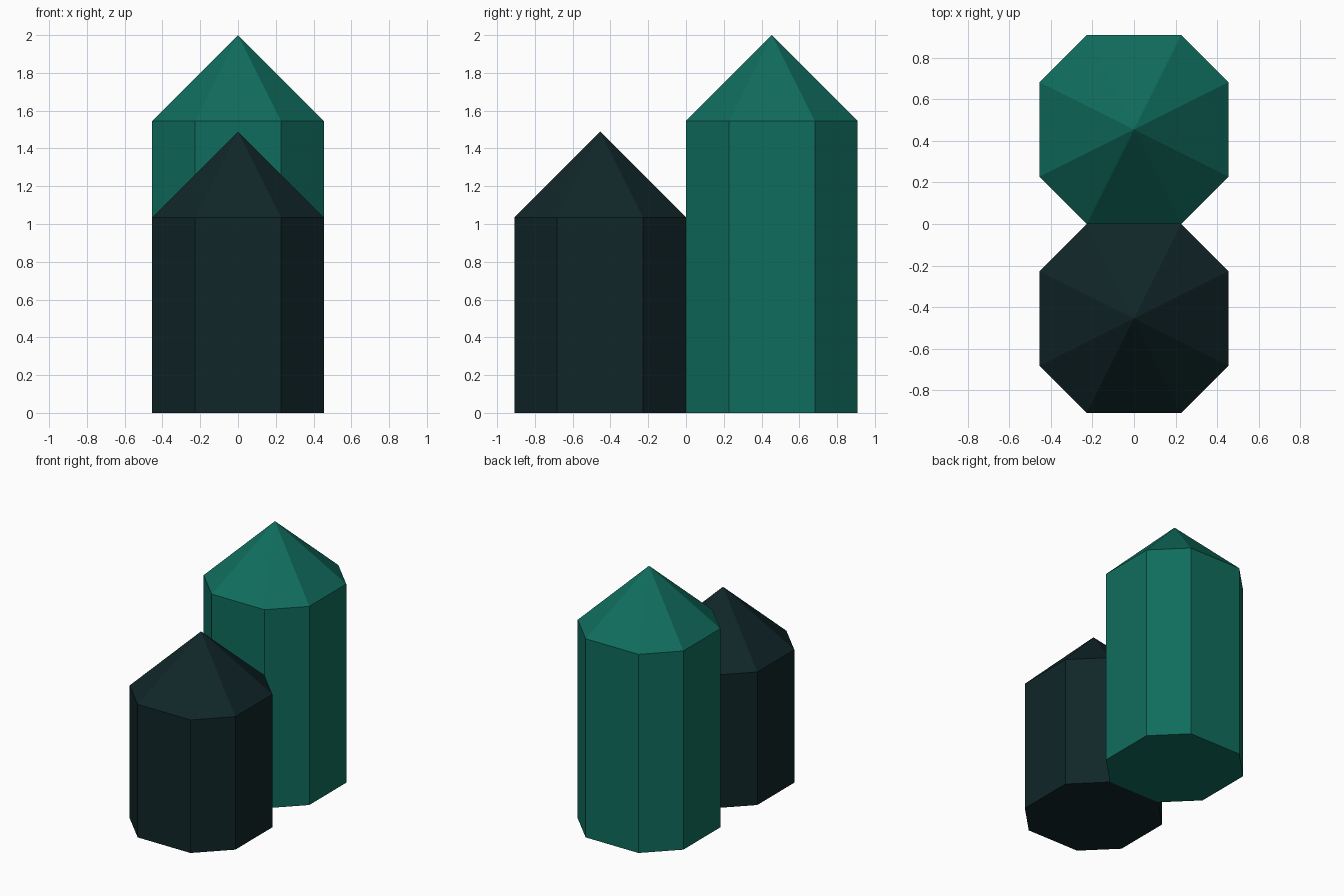
import bpy, bmesh

cube = bpy.data.objects.get("Cube")
if cube:
    bpy.data.objects.remove(cube, do_unlink=True)

HALF = 1 / 2.2      # half width of a crystal
CUT = HALF / 2      # half length of its straight sides


def material(name, rgb):
    m = bpy.data.materials.new(name)
    m.use_nodes = True
    color = (*rgb, 1.0)
    m.diffuse_color = color
    bsdf = next(n for n in m.node_tree.nodes if n.type == 'BSDF_PRINCIPLED')
    bsdf.inputs["Base Color"].default_value = color
    bsdf.inputs["Roughness"].default_value = 0.8
    return m


def crystal(name, y, eave, mat):
    """Eight-sided column (a square with cut corners) under a pointed cap."""
    outline = [(CUT, -HALF), (HALF, -CUT), (HALF, CUT), (CUT, HALF),
               (-CUT, HALF), (-HALF, CUT), (-HALF, -CUT), (-CUT, -HALF)]
    bm = bmesh.new()
    base = bm.faces.new([bm.verts.new((px, py, 0)) for px, py in outline])
    # column walls, keeping the base closed
    ext = bmesh.ops.extrude_face_region(bm, geom=[base], use_keep_orig=True)
    top_verts = [g for g in ext["geom"] if isinstance(g, bmesh.types.BMVert)]
    top = next(g for g in ext["geom"] if isinstance(g, bmesh.types.BMFace))
    bmesh.ops.translate(bm, verts=top_verts, vec=(0, 0, eave))
    # pointed cap
    tip = bmesh.ops.poke(bm, faces=[top])["verts"][0]
    tip.co.z = eave + HALF
    bmesh.ops.recalc_face_normals(bm, faces=bm.faces[:])
    mesh = bpy.data.meshes.new(name)
    bm.to_mesh(mesh)
    bm.free()
    mesh.materials.append(mat)
    obj = bpy.data.objects.new(name, mesh)
    obj.location.y = y
    bpy.context.scene.collection.objects.link(obj)


green = material("teal green", (0.0050, 0.152, 0.110))
dark = material("dark teal", (0.0052, 0.0190, 0.0212))

crystal("tall_back_crystal", HALF, 3.4 / 2.2, green)
crystal("short_front_crystal", -HALF, 1.035, dark)
